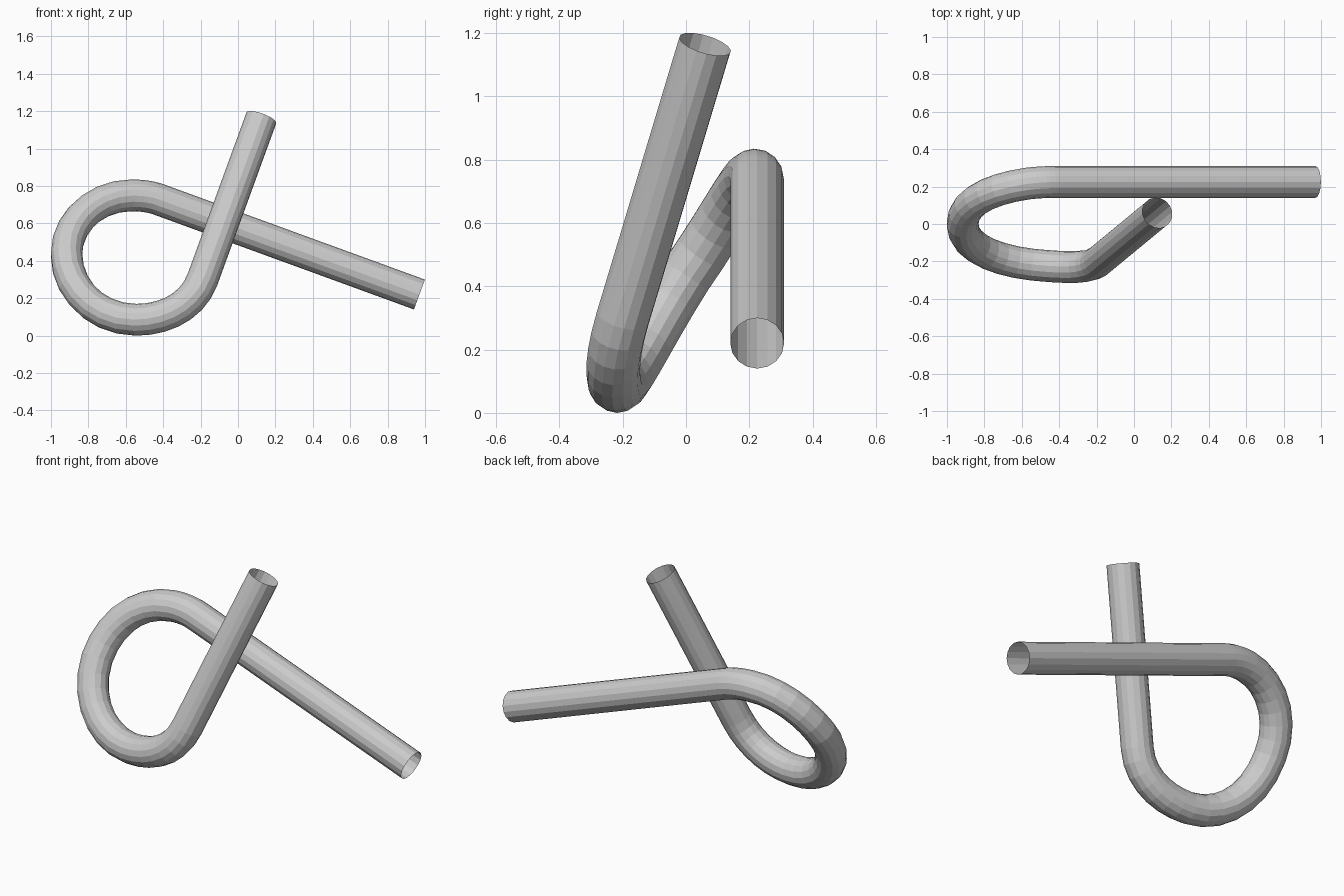
import bpy
from mathutils import Vector

if "Cube" in bpy.data.objects:
    bpy.data.objects.remove(bpy.data.objects["Cube"])

# Centre line: point, handle in, handle out (both as offsets)
path = [
    ((0.97, 0.225, 0.22), (0.3, 0, -0.11), (-0.46, 0, 0.168)),        # long arm end
    ((-0.42, 0.225, 0.727), (0.46, 0, -0.168), (-0.05, 0, 0.018)),    # long arm meets loop
    ((-0.57, 0.216, 0.75), (0.05, 0.006, 0), (-0.19, -0.027, 0)),     # loop top
    ((-0.917, 0, 0.435), (0, 0.122, 0.174), (0, -0.122, -0.192)),     # loop left
    ((-0.545, -0.217, 0.085), (-0.205, 0.024, 0), (0.16, -0.016, 0)), # loop bottom
    ((-0.19, -0.2, 0.3), (-0.051, -0.042, -0.14), (0.105, 0.087, 0.288)),
    ((0.125, 0.06, 1.165), (-0.105, -0.087, -0.288), (0.105, 0.087, 0.288)),
]

# Open-ended round tube swept along the path
curve = bpy.data.curves.new("bent_tube", 'CURVE')
curve.dimensions = '3D'
curve.resolution_u = 7
curve.bevel_depth = 0.085
curve.bevel_resolution = 6
curve.use_fill_caps = False
spline = curve.splines.new('BEZIER')
spline.bezier_points.add(len(path) - 1)
for bp, (co, h_in, h_out) in zip(spline.bezier_points, path):
    bp.handle_left_type = bp.handle_right_type = 'FREE'
    bp.co = co
    bp.handle_left = Vector(co) + Vector(h_in)
    bp.handle_right = Vector(co) + Vector(h_out)

tube = bpy.data.objects.new("bent_tube", curve)
bpy.context.collection.objects.link(tube)
bpy.context.view_layer.objects.active = tube
tube.select_set(True)
bpy.ops.object.convert(target='MESH')

# Flat facets
bpy.ops.object.shade_flat()
